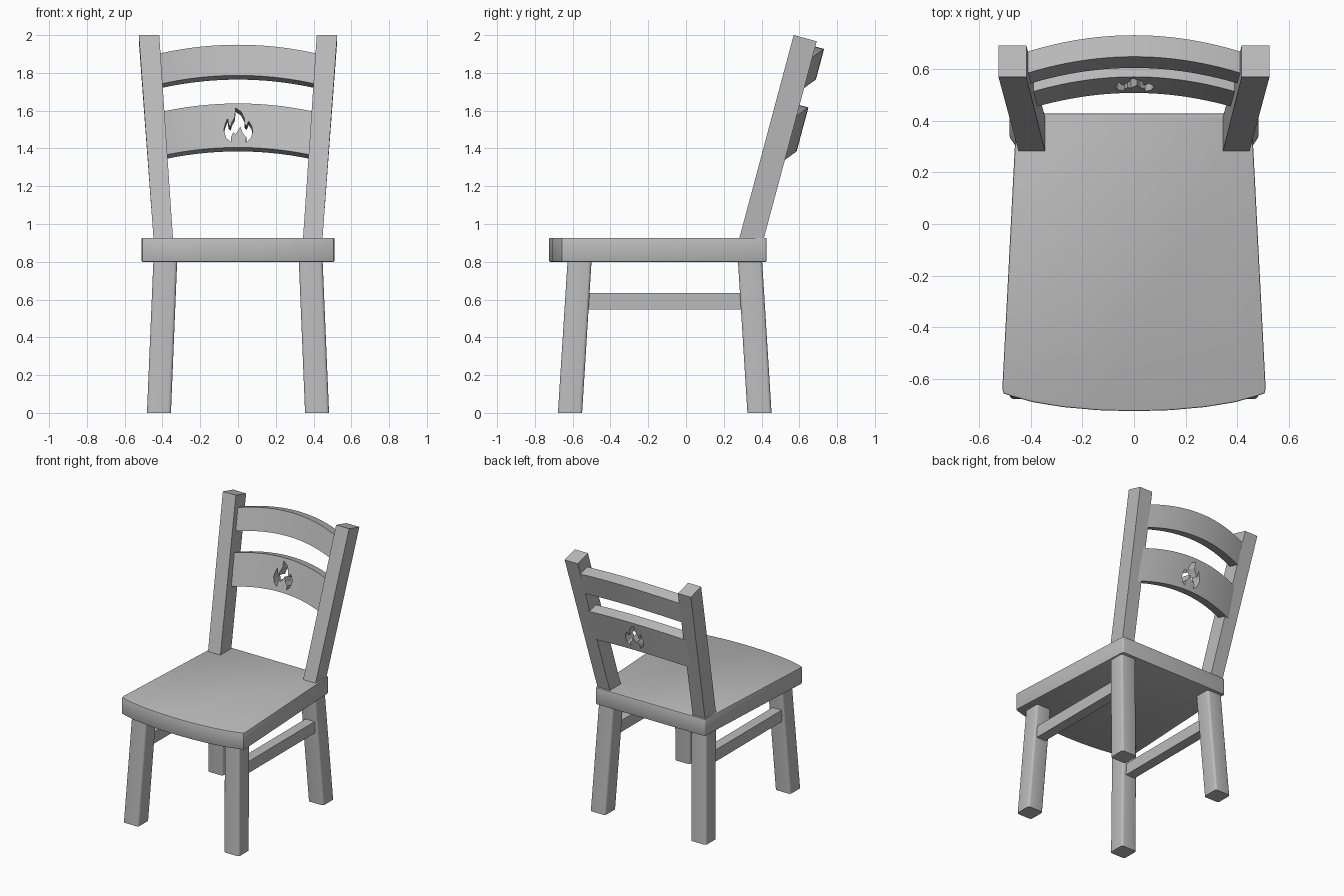
import bpy, bmesh, math

if "Cube" in bpy.data.objects:
    bpy.data.objects.remove(bpy.data.objects["Cube"])

wood = bpy.data.materials.new("grey wood")
wood.diffuse_color = (0.5, 0.5, 0.5, 1)
wood.use_nodes = True
wood.node_tree.nodes["Principled BSDF"].inputs["Base Color"].default_value = wood.diffuse_color


def make(name, bm, smooth=True):
    """Turn a bmesh into a named object with the shared material."""
    bmesh.ops.recalc_face_normals(bm, faces=bm.faces[:])
    mesh = bpy.data.meshes.new(name)
    bm.to_mesh(mesh)
    bm.free()
    mesh.materials.append(wood)
    ob = bpy.data.objects.new(name, mesh)
    bpy.context.collection.objects.link(ob)
    bpy.ops.object.select_all(action='DESELECT')
    ob.select_set(True)
    bpy.context.view_layer.objects.active = ob
    if smooth:
        bpy.ops.object.shade_smooth_by_angle(angle=math.radians(35))
    return ob


def loft(rings):
    """Closed solid through a list of rings of points."""
    bm = bmesh.new()
    vs = [[bm.verts.new(p) for p in ring] for ring in rings]
    n = len(vs[0])
    for a, b in zip(vs, vs[1:]):
        for i in range(n):
            j = (i + 1) % n
            bm.faces.new((a[i], a[j], b[j], b[i]))
    bm.faces.new(vs[0][::-1])
    bm.faces.new(vs[-1])
    return bm


def bevel(bm, edges, width, segments):
    bmesh.ops.bevel(bm, geom=edges, offset=width, segments=segments,
                    affect='EDGES', profile=0.5, clamp_overlap=True)


def upright(edges):
    return [e for e in edges
            if abs(e.verts[0].co.z - e.verts[1].co.z) > 0.5 * e.calc_length()]


def beam(name, side, bottom, top, z0, z1, drop=0.0, width=0.0):
    """Leaning square bar; bottom and top are (x0, x1, y0, y1)."""
    def ring(r, zf, zb):
        return [(side * r[0], r[2], zf), (side * r[1], r[2], zf),
                (side * r[1], r[3], zb), (side * r[0], r[3], zb)]
    bm = loft([ring(bottom, z0, z0), ring(top, z1, z1 - drop)])
    if width:
        bevel(bm, upright(bm.edges), width, 3)
    return make(name, bm)


# Seat: tapered plank with a bowed front edge and softened rims
front = [(0.51 * math.sin(a), -0.645 - 0.08 * math.cos(a) ** 1.3)
         for a in [math.radians(d) for d in (-68, -50, -33, -16, 0, 16, 33, 50, 68)]]
outline = ([(-0.455, 0.427), (-0.51, -0.64), (-0.505, -0.656)] + front
           + [(0.505, -0.656), (0.51, -0.64), (0.455, 0.427)])
bm = loft([[(x, y, z) for x, y in outline] for z in (0.80, 0.927)])
back = [e for e in upright(bm.edges) if e.verts[0].co.y > 0.4]
bevel(bm, back, 0.012, 3)
rim = [e for e in bm.edges if abs(e.verts[0].co.z - e.verts[1].co.z) < 1e-4]
bevel(bm, rim, 0.006, 2)
make("seat", bm)

# Legs, side stretchers and back posts, mirrored left and right
for side, label in ((-1, "left"), (1, "right")):
    beam(label + "_front_leg", side, (0.355, 0.482, -0.678, -0.55),
         (0.322, 0.448, -0.627, -0.50), 0, 0.805, width=0.016)
    beam(label + "_back_leg", side, (0.355, 0.482, 0.325, 0.453),
         (0.322, 0.448, 0.275, 0.403), 0, 0.805, width=0.016)
    beam(label + "_stretcher", side, (0.362, 0.438, -0.55, 0.33),
         (0.362, 0.438, -0.55, 0.33), 0.548, 0.635)
    beam(label + "_back_post", side, (0.344, 0.447, 0.281, 0.411),
         (0.417, 0.525, 0.57, 0.692), 0.92, 2.0, drop=0.033)

# Back slats: arched upward and bowed backward, in a plane leaning back
TILT = math.radians(15)


def lean(x, u, v, y0, z0):
    return (x, y0 + u * math.sin(TILT) + v * math.cos(TILT),
            z0 + u * math.cos(TILT) - v * math.sin(TILT))


def slat(name, y0, z0, height, thick, half):
    rings = []
    for i in range(25):
        x = half * (i / 12 - 1)
        q = (x / 0.41) ** 2
        u, v = -0.06 * q, -0.049 * q
        rings.append([lean(x, u + du, v + dv, y0, z0) for du, dv in
                      ((0, 0), (0, thick), (-height, thick), (-height, 0))])
    return make(name, loft(rings))


slat("upper_slat", 0.648, 1.949, 0.168, 0.086, 0.435)
lower = slat("lower_slat", 0.57, 1.638, 0.241, 0.081, 0.415)

# Flame-shaped opening cut square through the lower slat (x, height)
flame = [(-0.036, 1.433), (-0.062, 1.455), (-0.075, 1.495), (-0.069, 1.525),
         (-0.055, 1.56), (-0.05, 1.525), (-0.038, 1.515), (-0.034, 1.535),
         (-0.015, 1.57), (-0.014, 1.615), (0.016, 1.595), (0.034, 1.56),
         (0.036, 1.525), (0.047, 1.52), (0.056, 1.545), (0.072, 1.52),
         (0.078, 1.49), (0.068, 1.455), (0.042, 1.43), (0.044, 1.46),
         (0.026, 1.48), (0.012, 1.515), (-0.012, 1.475), (-0.025, 1.485),
         (-0.038, 1.46)]
bm = loft([[lean(x, (z - 1.638) / math.cos(TILT), v, 0.57, 1.638)
            for x, z in flame] for v in (-0.1, 0.2)])
cutter = make("flame_cutter", bm, smooth=False)
cutter.hide_render = True
bpy.ops.object.select_all(action='DESELECT')
lower.select_set(True)
bpy.context.view_layer.objects.active = lower
cut = lower.modifiers.new("flame_opening", 'BOOLEAN')
cut.operation = 'DIFFERENCE'
cut.solver = 'EXACT'
cut.object = cutter
bpy.ops.object.modifier_move_to_index(modifier=cut.name, index=0)
bpy.ops.object.modifier_apply(modifier=cut.name)
bpy.data.objects.remove(cutter, do_unlink=True)
bpy.ops.object.shade_smooth_by_angle(angle=math.radians(35))
